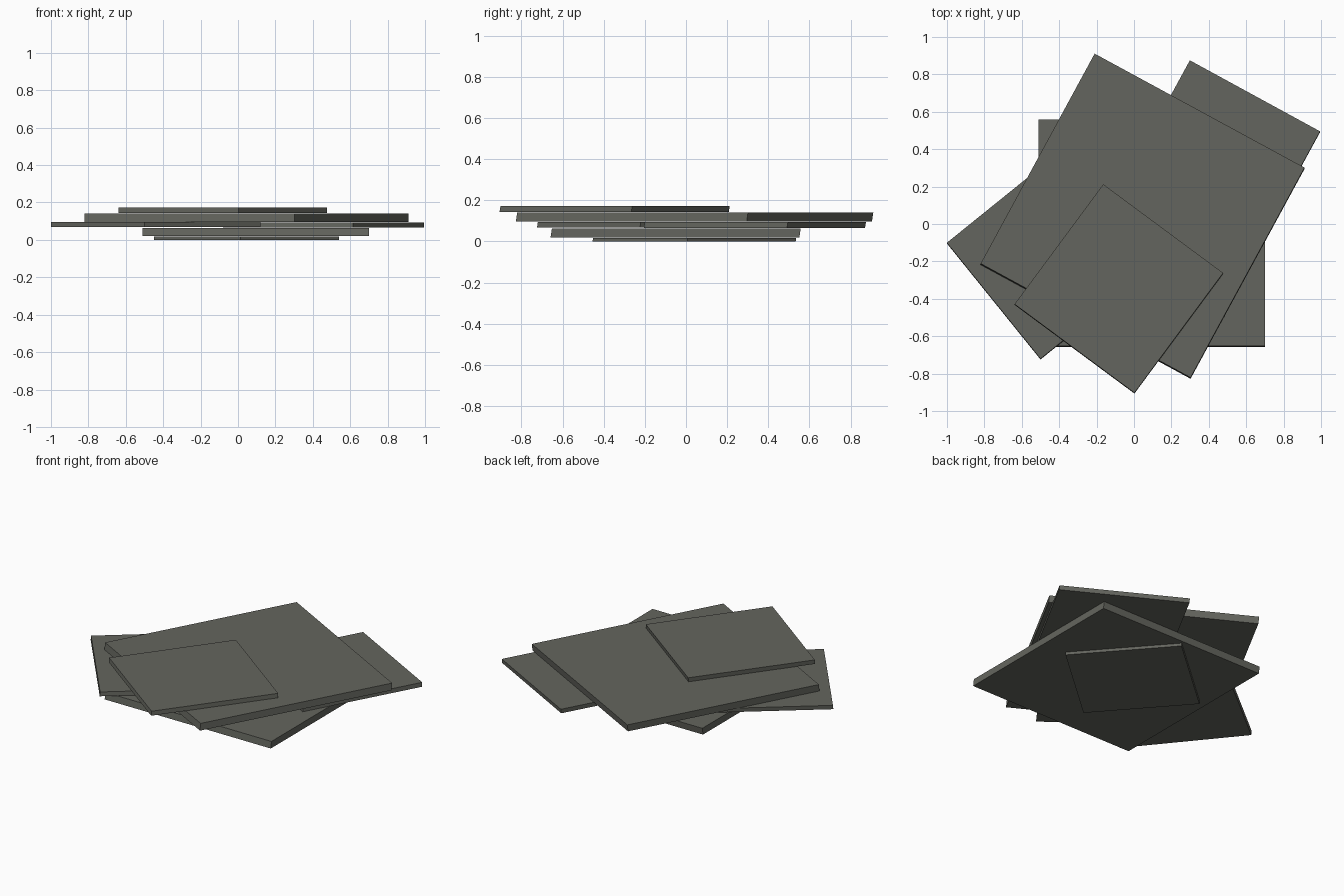
import bpy, bmesh, math
from mathutils import Matrix, Vector

if "Cube" in bpy.data.objects:
    bpy.data.objects.remove(bpy.data.objects["Cube"])

# Single flat stone-grey colour
stone = bpy.data.materials.new("dark stone grey")
stone.diffuse_color = (0.127, 0.131, 0.112, 1)
stone.use_nodes = True
stone.node_tree.nodes["Principled BSDF"].inputs["Base Color"].default_value = stone.diffuse_color

LEAN = 0.15  # slab sides lean slightly towards the back


def slab(name, centre, size, angle, z0, z1):
    """Square slab turned about z, given its top-face centre, with leaning sides."""
    bm = bmesh.new()
    bmesh.ops.create_cube(bm, size=1)
    turn = Matrix.Rotation(math.radians(angle), 3, 'Z')
    for v in bm.verts:
        top = v.co.z > 0
        p = turn @ Vector((v.co.x * size, v.co.y * size, 0))
        shift = 0 if top else -LEAN * (z1 - z0)
        v.co = (p.x + centre[0], p.y + centre[1] + shift, z1 if top else z0)
    mesh = bpy.data.meshes.new(name)
    bm.to_mesh(mesh)
    bm.free()
    mesh.materials.append(stone)
    obj = bpy.data.objects.new(name, mesh)
    bpy.context.collection.objects.link(obj)
    return obj


# Stack of slabs, bottom to top
slab("base_slab", (0.045, 0.042), 0.70, 41.2, 0.0, 0.018)
slab("lower_slab", (0.095, -0.047), 1.21, 0, 0.02, 0.064)
slab("left_slab", (-0.44, -0.16), 0.797, 38.9, 0.068, 0.095)
slab("right_slab", (0.457, 0.337), 0.793, -28.6, 0.066, 0.094)
slab("upper_slab", (0.046, 0.045), 1.277, -28.5, 0.096, 0.141)
slab("top_slab", (-0.081, -0.345), 0.797, -36.5, 0.144, 0.172)
